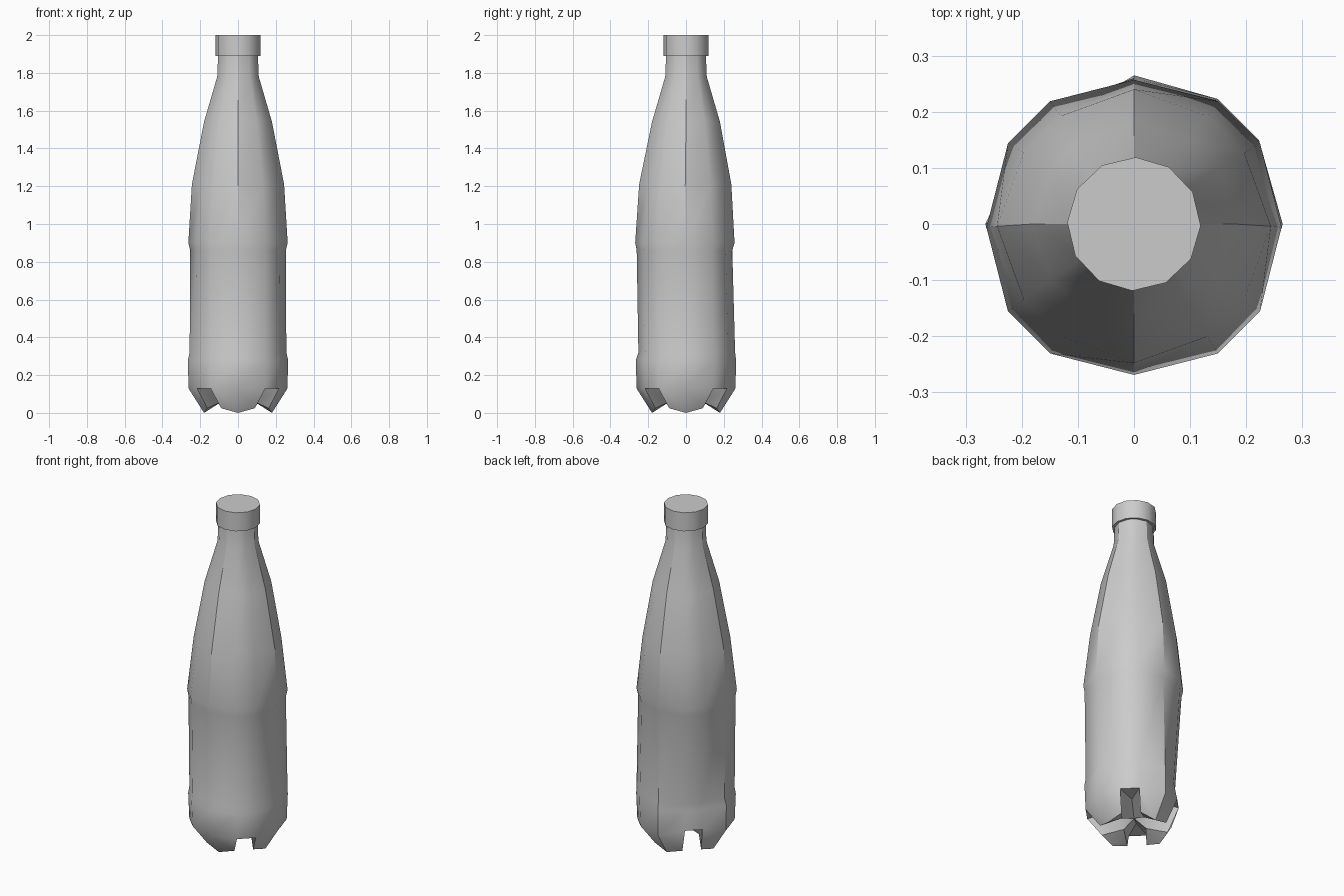
import bpy, bmesh
from math import radians, cos, sin

cube = bpy.data.objects.get("Cube")
if cube:
    bpy.data.objects.remove(cube, do_unlink=True)

grey = bpy.data.materials.new("plain grey")
grey.use_nodes = True
colour = (0.6, 0.6, 0.6, 1)
grey.diffuse_color = colour
grey.node_tree.nodes["Principled BSDF"].inputs["Base Color"].default_value = colour


def finish(bm, name, angle):
    bmesh.ops.recalc_face_normals(bm, faces=bm.faces)
    mesh = bpy.data.meshes.new(name)
    bm.to_mesh(mesh)
    bm.free()
    mesh.materials.append(grey)
    obj = bpy.data.objects.new(name, mesh)
    bpy.context.collection.objects.link(obj)
    bpy.ops.object.select_all(action='DESELECT')
    obj.select_set(True)
    bpy.context.view_layer.objects.active = obj
    bpy.ops.object.shade_smooth_by_angle(angle=radians(angle))


def polar(bm, r, degrees, z, dx=0, dy=0):
    a = radians(degrees)
    return bm.verts.new((r * cos(a) + dx, r * sin(a) + dy, z))


# Twelve directions: one on each axis, two beside each diagonal
ANGLES = [q * 90 + a for q in range(4) for a in (0, 33.7, 56.3)]

# Rings: height, radius on axes, radius near diagonals, y shift
RINGS = [
    (0.13, 0.262, 0.262, 0),
    (0.28, 0.265, 0.268, 0),
    (0.32, 0.256, 0.264, 0.004),
    (0.86, 0.253, 0.262, -0.008),
    (0.90, 0.263, 0.270, -0.006),
    (1.21, 0.244, 0.236, -0.004),
    (1.54, 0.180, 0.179, 0),
    (1.78, 0.110, 0.110, 0),
    (1.90, 0.105, 0.105, 0),
]

bm = bmesh.new()
rings = []
for z, axis_r, diag_r, dy in RINGS:
    ring = []
    for i, a in enumerate(ANGLES):
        r, h = (diag_r if i % 3 else axis_r), z
        if i in (4, 5):  # dented back right side
            if 0.2 < z < 0.4:
                r = 0.222
            elif z < 0.2:
                r, h = 0.242, 0.17
        ring.append(polar(bm, r, a, h, 0, dy))
    rings.append(ring)
for low, high in zip(rings, rings[1:]):
    for i in range(12):
        j = (i + 1) % 12
        bm.faces.new((low[i], low[j], high[j], high[i]))
bm.faces.new(rings[-1])

# Four feet split by notches on the diagonals
base = rings[0]
centre = bm.verts.new((0, 0, 0.09))
tips = [polar(bm, 0.18, q * 90, 0) for q in range(4)]
inner = [polar(bm, 0.085, q * 90, 0.06) for q in range(4)]
left = [polar(bm, 0.185, q * 90 + 29, 0.025) for q in range(4)]
right = [polar(bm, 0.185, q * 90 - 29, 0.025) for q in range(4)]
deep = [polar(bm, 0.13, q * 90 + 45, 0.19 if q == 1 else 0.135) for q in range(4)]
for q in range(4):
    n, p = (q + 1) % 4, q - 1
    axis, d1, d2, before = base[q * 3], base[q * 3 + 1], base[q * 3 + 2], base[q * 3 - 1]
    for face in (
        (axis, d1, left[q], tips[q]), (before, axis, tips[q], right[q]),  # outside
        (tips[q], left[q], inner[q]), (right[q], tips[q], inner[q]),      # sole
        (d1, deep[q], inner[q], left[q]),                                 # notch walls
        (before, right[q], inner[q], deep[p]),
        (d1, d2, deep[q]),                                                # notch ceiling
        (centre, inner[q], deep[q]), (centre, deep[q], inner[n]),         # underside
    ):
        bm.faces.new(face)
finish(bm, "bottle_body", 32)

# Flat twelve sided cap
bm = bmesh.new()
bottom, top = [[polar(bm, 0.119, i * 30 - 1.5, z) for i in range(12)] for z in (1.89, 2.0)]
for i in range(12):
    j = (i + 1) % 12
    bm.faces.new((bottom[i], bottom[j], top[j], top[i]))
bm.faces.new(top)
bm.faces.new(bottom)
finish(bm, "bottle_cap", 40)
